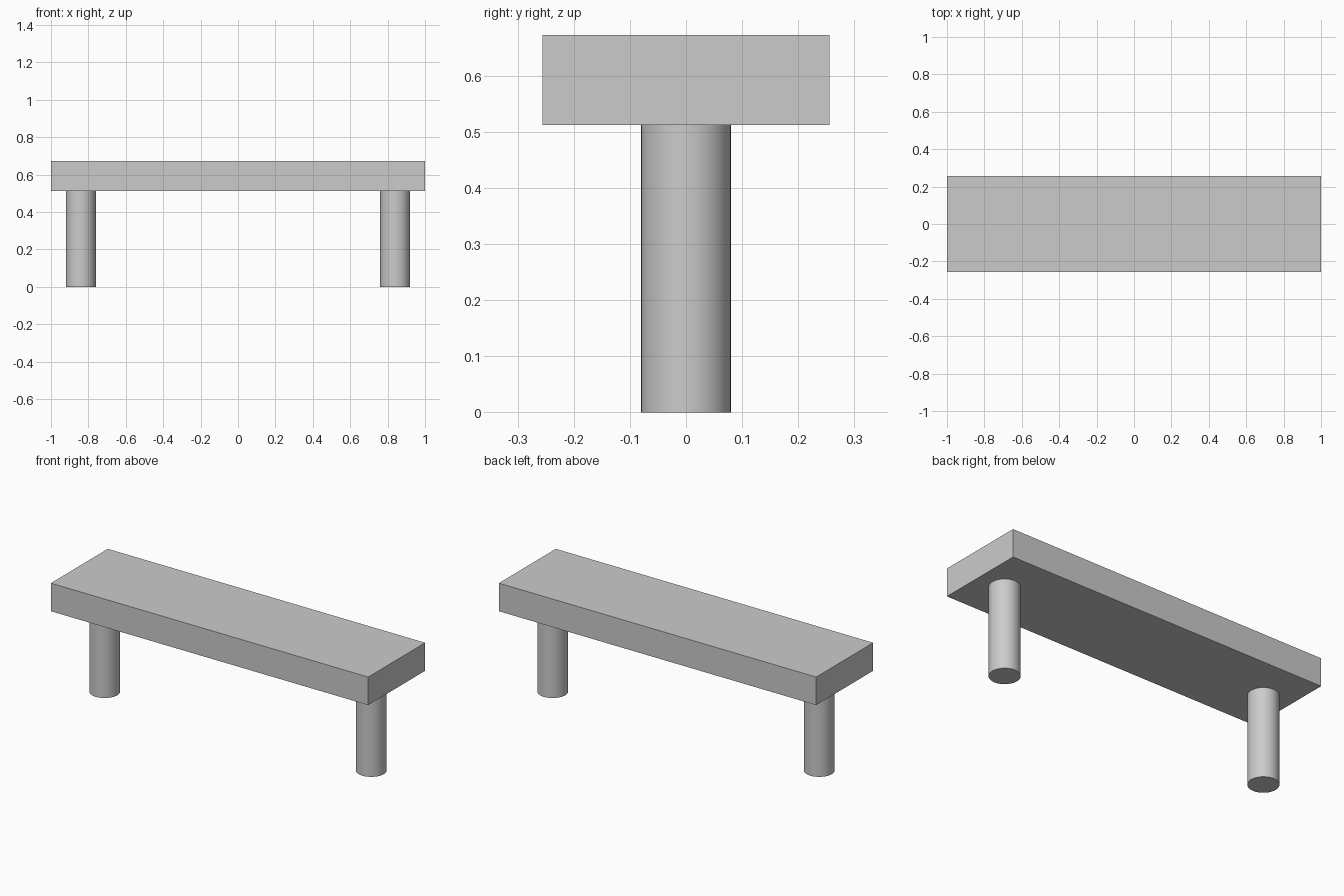
import bpy
import math

if "Cube" in bpy.data.objects:
    bpy.data.objects.remove(bpy.data.objects["Cube"], do_unlink=True)

LENGTH, DEPTH, THICKNESS = 2.0, 0.512, 0.16
LEG_HEIGHT, LEG_RADIUS, LEG_X = 0.512, 0.08, 0.84

# Single plain colour
grey = bpy.data.materials.new("light_grey")
grey.use_nodes = True
colour = (0.6, 0.6, 0.6, 1)
grey.diffuse_color = colour
grey.node_tree.nodes["Principled BSDF"].inputs["Base Color"].default_value = colour


def finish(name):
    obj = bpy.context.object
    obj.name = obj.data.name = name
    obj.data.materials.append(grey)
    return obj


# Seat slab
bpy.ops.mesh.primitive_cube_add(size=1, location=(0, 0, LEG_HEIGHT + THICKNESS / 2))
seat = finish("seat")
seat.scale = (LENGTH, DEPTH, THICKNESS)
bpy.ops.object.transform_apply(location=False, rotation=False, scale=True)

# Round legs, one near each end
for name, side in (("left_leg", 1), ("right_leg", -1)):
    bpy.ops.mesh.primitive_cylinder_add(
        vertices=48, radius=LEG_RADIUS, depth=LEG_HEIGHT,
        location=(side * LEG_X, 0, LEG_HEIGHT / 2))
    finish(name)
    bpy.ops.object.shade_smooth_by_angle(angle=math.radians(30))
